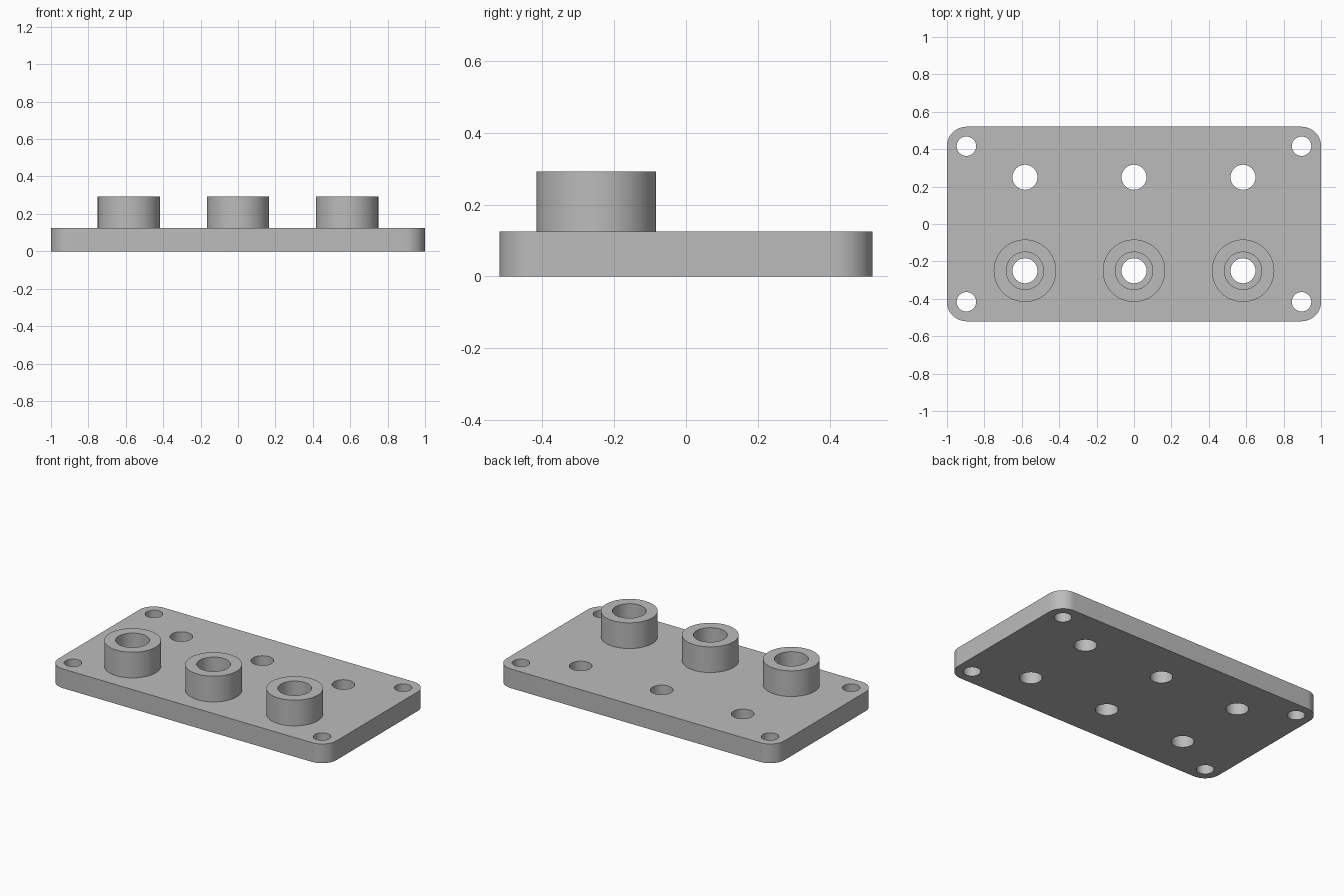
import bpy, bmesh
from math import cos, sin, tau, radians

cube = bpy.data.objects.get("Cube")
if cube:
    bpy.data.objects.remove(cube, do_unlink=True)

PLATE_X, PLATE_Y, PLATE_Z = 1.0, 0.52, 0.125
CORNER_R = 0.104
BOSS_TOP, BOSS_R, BORE_R = 0.292, 0.167, 0.1
SEGMENTS = 64
COLUMNS = (-0.583, 0, 0.583)
ROW_Y = 0.25

grey = bpy.data.materials.new("plain grey")
grey.use_nodes = True
grey.diffuse_color = (0.5, 0.5, 0.5, 1)
grey.node_tree.nodes["Principled BSDF"].inputs["Base Color"].default_value = (0.5, 0.5, 0.5, 1)


def new_object(name, bm):
    bmesh.ops.recalc_face_normals(bm, faces=bm.faces)
    mesh = bpy.data.meshes.new(name)
    bm.to_mesh(mesh)
    bm.free()
    mesh.materials.append(grey)
    obj = bpy.data.objects.new(name, mesh)
    bpy.context.collection.objects.link(obj)
    return obj


def smooth(obj):
    bpy.ops.object.select_all(action="DESELECT")
    obj.select_set(True)
    bpy.context.view_layer.objects.active = obj
    bpy.ops.object.shade_smooth_by_angle(angle=radians(30))


def prism(bm, outline, z0, z1):
    """Extrude a closed outline from z0 to z1."""
    face = bm.faces.new([bm.verts.new((x, y, z0)) for x, y in outline])
    top = bmesh.ops.extrude_face_region(bm, geom=[face], use_keep_orig=True)["geom"]
    verts = [v for v in top if isinstance(v, bmesh.types.BMVert)]
    bmesh.ops.translate(bm, verts=verts, vec=(0, 0, z1 - z0))


def arc(cx, cy, r, start, span, steps):
    return [(cx + r * cos(start + span * i / steps), cy + r * sin(start + span * i / steps))
            for i in range(steps + 1)]


# Base plate with rounded corners
outline = []
for i, (sx, sy) in enumerate(((1, 1), (-1, 1), (-1, -1), (1, -1))):
    outline += arc(sx * (PLATE_X - CORNER_R), sy * (PLATE_Y - CORNER_R),
                   CORNER_R, i * tau / 4, tau / 4, SEGMENTS // 4)
bm = bmesh.new()
prism(bm, outline, 0, PLATE_Z)
plate = new_object("base_plate", bm)

# Through holes: four at the corners, two rows of three
holes = [(sx * 0.896, sy * 0.416, 0.052) for sx in (-1, 1) for sy in (-1, 1)]
holes += [(x, y, 0.067) for x in COLUMNS for y in (-ROW_Y, ROW_Y)]
bm = bmesh.new()
for x, y, r in holes:
    prism(bm, arc(x, y, r, 0, tau, SEGMENTS)[:-1], -0.1, PLATE_Z + 0.1)
cutter = new_object("hole_cutter", bm)
cutter.hide_render = True

drill = plate.modifiers.new("holes", "BOOLEAN")
drill.operation = "DIFFERENCE"
drill.solver = "EXACT"
drill.object = cutter
bpy.context.view_layer.objects.active = plate
bpy.ops.object.modifier_apply(modifier=drill.name)
bpy.data.objects.remove(cutter, do_unlink=True)
smooth(plate)

# Hollow bosses along the front row
for name, x in zip(("right", "middle", "left"), COLUMNS):
    bm = bmesh.new()
    profile = [(BORE_R, PLATE_Z), (BOSS_R, PLATE_Z), (BOSS_R, BOSS_TOP), (BORE_R, BOSS_TOP)]
    ring = [bm.verts.new((r, 0, z)) for r, z in profile]
    edges = [bm.edges.new((ring[i - 1], ring[i])) for i in range(4)]
    bmesh.ops.spin(bm, geom=ring + edges, axis=(0, 0, 1), cent=(0, 0, 0),
                   angle=tau, steps=SEGMENTS, use_merge=True)
    bmesh.ops.remove_doubles(bm, verts=bm.verts, dist=0.0001)
    boss = new_object(name + "_boss", bm)
    boss.location = (x, -ROW_Y, 0)
    smooth(boss)
